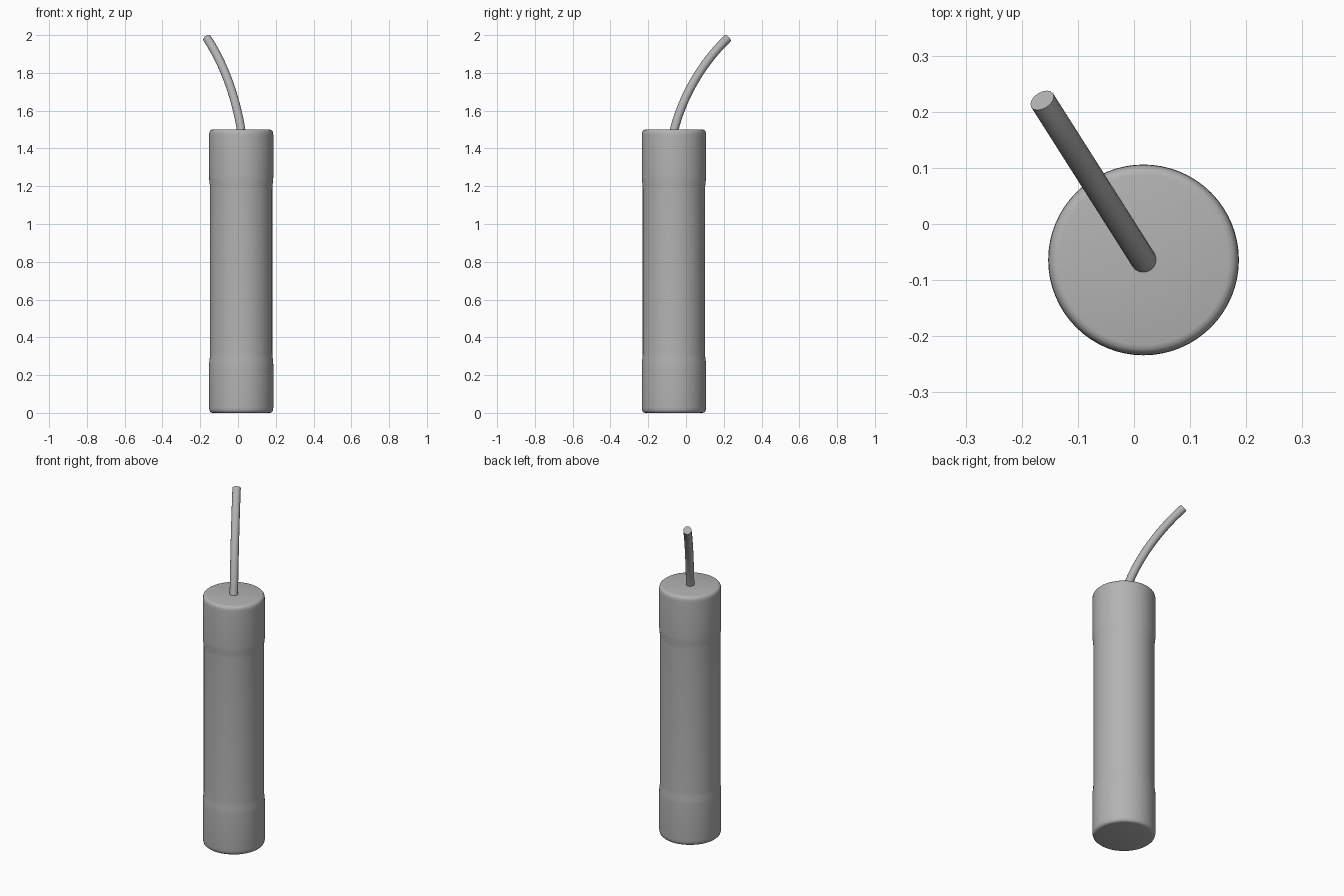
import bpy, bmesh, math
from mathutils import Vector

if "Cube" in bpy.data.objects:
    bpy.data.objects.remove(bpy.data.objects["Cube"])

CX, CY = 0.017, -0.064      # centre of the tube

grey = bpy.data.materials.new("dark_grey")
grey.diffuse_color = (0.45, 0.45, 0.45, 1)
grey.use_nodes = True
grey.node_tree.nodes["Principled BSDF"].inputs["Base Color"].default_value = grey.diffuse_color


def finish(ob, angle=50):
    ob.data.materials.append(grey)
    bpy.ops.object.select_all(action='DESELECT')
    ob.select_set(True)
    bpy.context.view_layer.objects.active = ob
    bpy.ops.object.shade_smooth_by_angle(angle=math.radians(angle))


def lathe(name, profile, segments=64):
    bm = bmesh.new()
    vs = [bm.verts.new((r, 0, z)) for r, z in profile]
    es = [bm.edges.new(p) for p in zip(vs, vs[1:])]
    bmesh.ops.spin(bm, geom=vs + es, axis=(0, 0, 1), cent=(0, 0, 0),
                   angle=math.tau, steps=segments)
    bmesh.ops.remove_doubles(bm, verts=bm.verts, dist=1e-5)
    bmesh.ops.recalc_face_normals(bm, faces=bm.faces)
    me = bpy.data.meshes.new(name)
    bm.to_mesh(me)
    bm.free()
    ob = bpy.data.objects.new(name, me)
    bpy.context.collection.objects.link(ob)
    ob.location = (CX, CY, 0)
    finish(ob)
    return ob


# Tube with a slightly thicker, rounded sleeve at each end
half = [(0, 0), (0.152, 0), (0.160, 0.002), (0.166, 0.008), (0.169, 0.018),
        (0.170, 0.03), (0.170, 0.25), (0.169, 0.27), (0.166, 0.295), (0.165, 0.315)]
lathe("stick_body", half + [(r, 1.5 - z) for r, z in reversed(half)])

# Curved fuse leaning out to the back left
lean = Vector((-0.536, 0.844, 0))
base = Vector((CX, CY, 1.495))
tip = base + lean * 0.337 + Vector((0, 0, 0.488))


def direction(deg):
    a = math.radians(deg)
    return lean * math.sin(a) + Vector((0, 0, math.cos(a)))


cu = bpy.data.curves.new("fuse", 'CURVE')
cu.dimensions = '3D'
cu.bevel_depth = 0.023
cu.bevel_resolution = 6
cu.use_fill_caps = True
cu.resolution_u = 20
sp = cu.splines.new('BEZIER')
sp.bezier_points.add(1)
for bp, co, deg in zip(sp.bezier_points, (base, tip), (17, 51)):
    bp.handle_left_type = bp.handle_right_type = 'FREE'
    bp.co = co
    bp.handle_left = co - direction(deg) * 0.2
    bp.handle_right = co + direction(deg) * 0.2
fuse = bpy.data.objects.new("fuse", cu)
bpy.context.collection.objects.link(fuse)
bpy.ops.object.select_all(action='DESELECT')
fuse.select_set(True)
bpy.context.view_layer.objects.active = fuse
bpy.ops.object.convert(target='MESH')
finish(bpy.context.view_layer.objects.active)
